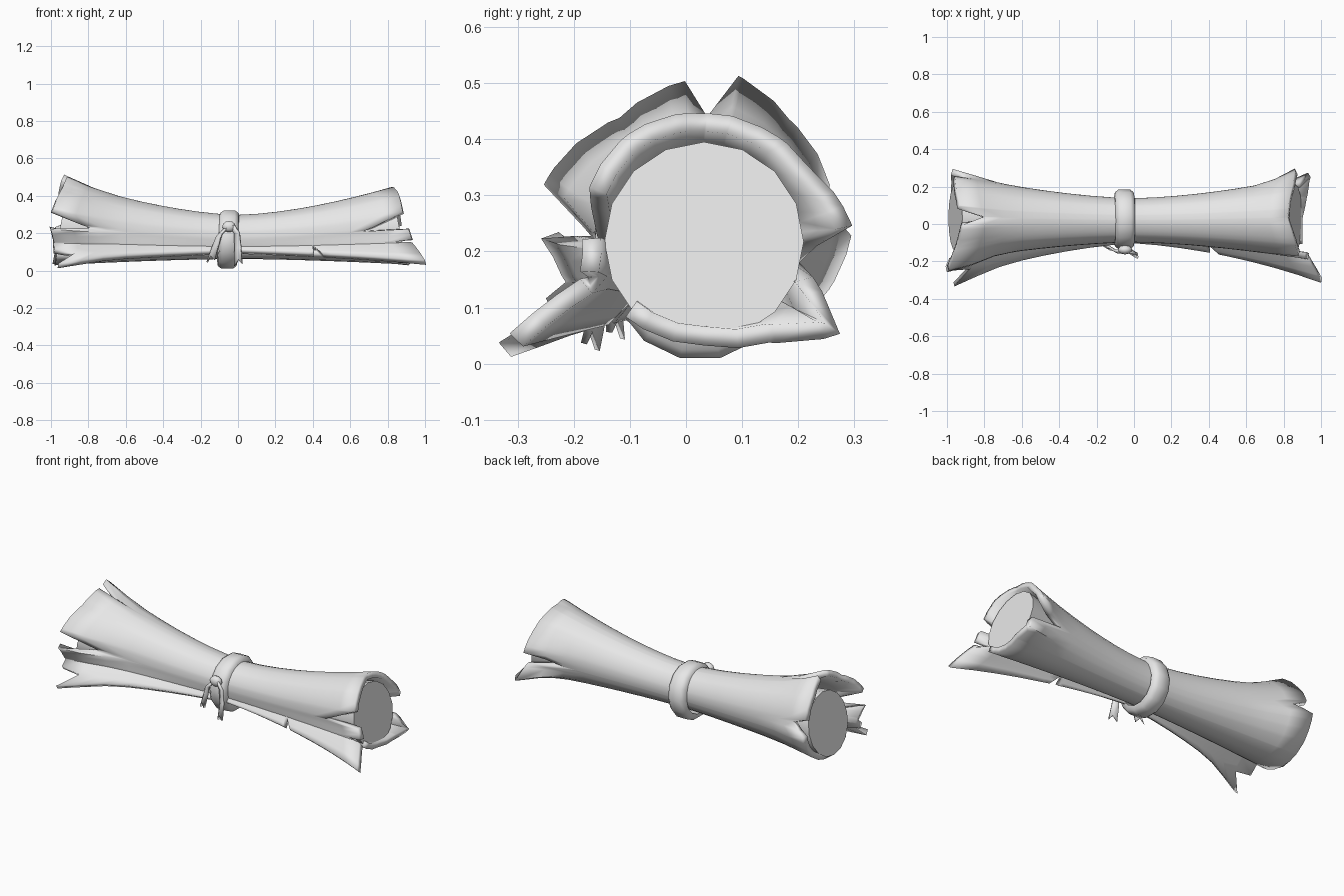
import bpy, bmesh, math
from mathutils import Vector

cube = bpy.data.objects.get("Cube")
if cube:
    bpy.data.objects.remove(cube)

paper = bpy.data.materials.new("plain grey")
paper.use_nodes = True
GREY = (0.8, 0.8, 0.8, 1)
paper.diffuse_color = GREY
paper.node_tree.nodes["Principled BSDF"].inputs["Base Color"].default_value = GREY


def finish(bm, name, thickness=0, offset=-1, angle=35):
    """Turn a bmesh into a smooth shaded object, optionally thickened."""
    mesh = bpy.data.meshes.new(name)
    bm.to_mesh(mesh)
    bm.free()
    obj = bpy.data.objects.new(name, mesh)
    bpy.context.collection.objects.link(obj)
    mesh.materials.append(paper)
    if thickness:
        solid = obj.modifiers.new("thickness", "SOLIDIFY")
        solid.thickness = thickness
        solid.offset = offset
    bpy.ops.object.select_all(action="DESELECT")
    obj.select_set(True)
    bpy.context.view_layer.objects.active = obj
    bpy.ops.object.shade_smooth_by_angle(angle=math.radians(angle))
    return obj


def grid(bm, rows, closed=False):
    """Skin a list of equally long point rows with quads."""
    verts = [[bm.verts.new(p) for p in row] for row in rows]
    count = len(rows[0])
    for r, s in zip(verts, verts[1:]):
        for j in range(count if closed else count - 1):
            k = (j + 1) % count
            bm.faces.new((r[j], r[k], s[k], s[j]))
    return verts


def lerp_table(table, key, column=1):
    """Piecewise linear lookup in a table sorted by falling key."""
    if key >= table[0][0]:
        return table[0][column]
    for a, b in zip(table, table[1:]):
        if key >= b[0]:
            f = (a[0] - key) / (a[0] - b[0])
            return a[column] + f * (b[column] - a[column])
    return table[-1][column]


def flare(x):
    return (abs(x) / 0.85) ** 1.6


def axis(x):
    """Centre and radius of the roll at a given length."""
    f = flare(x)
    return 0.02 + 0.012 * f, 0.18 + 0.065 * f, 0.118 + 0.092 * f


# Torn ends: angle round the roll, length, outward curl
right_end = [(211, 1, 1), (205, .93, 1), (203.5, .84, 1), (202, .93, 1),
             (188, .91, 1), (185, .67, 1), (162, .88, 1), (130, .86, 1),
             (90, .82, 1), (60, .83, 1), (30, .85, 1.03), (0, .86, 1.33),
             (-14, .66, 1), (-26, .88, 1), (-40, .93, 1.4), (-62, .92, 1.1),
             (-90, .9, 1), (-130, .9, 1)]
left_end = [(211, .96, 1.1), (209, .87, 1), (207, .98, 1.05), (188, 1, 1.25),
            (183, .79, 1), (169, .99, 1.25), (130, .94, 1.05), (98, .91, 1.15),
            (88, .8, 1), (77, .93, 1.18), (50, .95, 1.02), (15, .96, 1),
            (8, .87, 1), (-7, .97, 1.13), (-30, .97, 1.1), (-90, .98, 1),
            (-130, .97, 1)]
flap = [(211, .72), (205, .1), (193, 0)]


def sheet_point(angle, x, curl):
    cy, cz, radius = axis(x)
    blend = min(1, max(0, (abs(x) - 0.6) / 0.3))
    radius *= 1 + (curl - 1) * blend ** 2
    radius *= 1 + lerp_table(flap, angle) * (0.3 + 0.7 * abs(x))
    a = math.radians(angle)
    return Vector((x, cy + radius * math.cos(a), cz + radius * math.sin(a)))


# Outer paper sheet with torn ends, a loose flap and a nick in its edge
angles = {p[0] for p in right_end + left_end} | set(range(-120, 200, 15))
steps = [i / 8 for i in range(1, 9)]
nick = 0.43
rows = []
for angle in sorted(angles, reverse=True):
    row = []
    for t in [-s for s in reversed(steps)] + [0] + sorted(steps + [nick - .025, nick, nick + .025]):
        end = left_end if t < 0 else right_end
        a = min(angle, 205) if t == nick else angle
        curl = lerp_table(end, a, 2)
        row.append(sheet_point(a, t * lerp_table(end, a), curl))
    rows.append(row)
bm = bmesh.new()
grid(bm, rows)
bmesh.ops.remove_doubles(bm, verts=bm.verts, dist=0.0005)
finish(bm, "paper_sheet", 0.034)

# Inner roll closed by slanted discs
bm = bmesh.new()
rows = []
for x in (-.955, -.7, -.4, 0, .4, .65, .865):
    cy, cz, radius = axis(max(-.86, min(.86, x)))
    radius -= 0.034
    cz -= 0.028 * flare(x)
    ring = []
    for i in range(16):
        a = math.tau * i / 16
        z = radius * math.sin(a)
        ring.append((x - 0.22 * z * x, cy + radius * math.cos(a), cz + z))
    rows.append(ring)
skin = grid(bm, rows, closed=True)
for cap in (skin[0], skin[-1]):
    bm.faces.new(cap)
bmesh.ops.recalc_face_normals(bm, faces=bm.faces)
finish(bm, "inner_roll")

# Tie band: rounded profile turned about the roll
profile = [(-.055, .12), (-.05, .145), (-.03, .16), (.03, .16), (.05, .145), (.055, .12)]
bm = bmesh.new()
rows = []
for x, radius in profile + profile[:1]:
    rows.append([(x - .052 + .04 * radius * math.sin(a), .025 + radius * math.cos(a),
                  .166 + radius * math.sin(a))
                 for a in (math.tau * i / 14 for i in range(14))])
grid(bm, rows, closed=True)
bmesh.ops.remove_doubles(bm, verts=bm.verts, dist=0.0001)
bmesh.ops.recalc_face_normals(bm, faces=bm.faces)
finish(bm, "tie_band", angle=50)

# Knot on the front of the band
bm = bmesh.new()
bmesh.ops.create_uvsphere(bm, u_segments=10, v_segments=6, radius=1)
for v in bm.verts:
    v.co = Vector((v.co.x * .038 - .048, v.co.y * .025 - .138, v.co.z * .03 + .235))
finish(bm, "knot", angle=60)


def tail(name, path, width):
    """Ribbon along a path with a forked tip."""
    bm = bmesh.new()
    rows = []
    last = len(path) - 1
    for i, p in enumerate(path):
        w = width * (0.5 + 0.6 * i / last)
        p = Vector(p)
        side = Vector((w, -w * 0.6, w * 0.3))
        dip = Vector((0, 0, 0.03 if i == last else 0))
        rows.append([p - side, p + dip, p + side])
    grid(bm, rows)
    finish(bm, name, 0.012, 0)


# Hanging ribbon tails
tail("left_tail", [(-.03, -.15, .24), (-.005, -.15, .2), (0, -.15, .12), (.002, -.17, .03)], .018)
tail("right_tail", [(-.06, -.15, .23), (-.1, -.145, .19), (-.12, -.13, .13), (-.145, -.125, .05)], .018)
